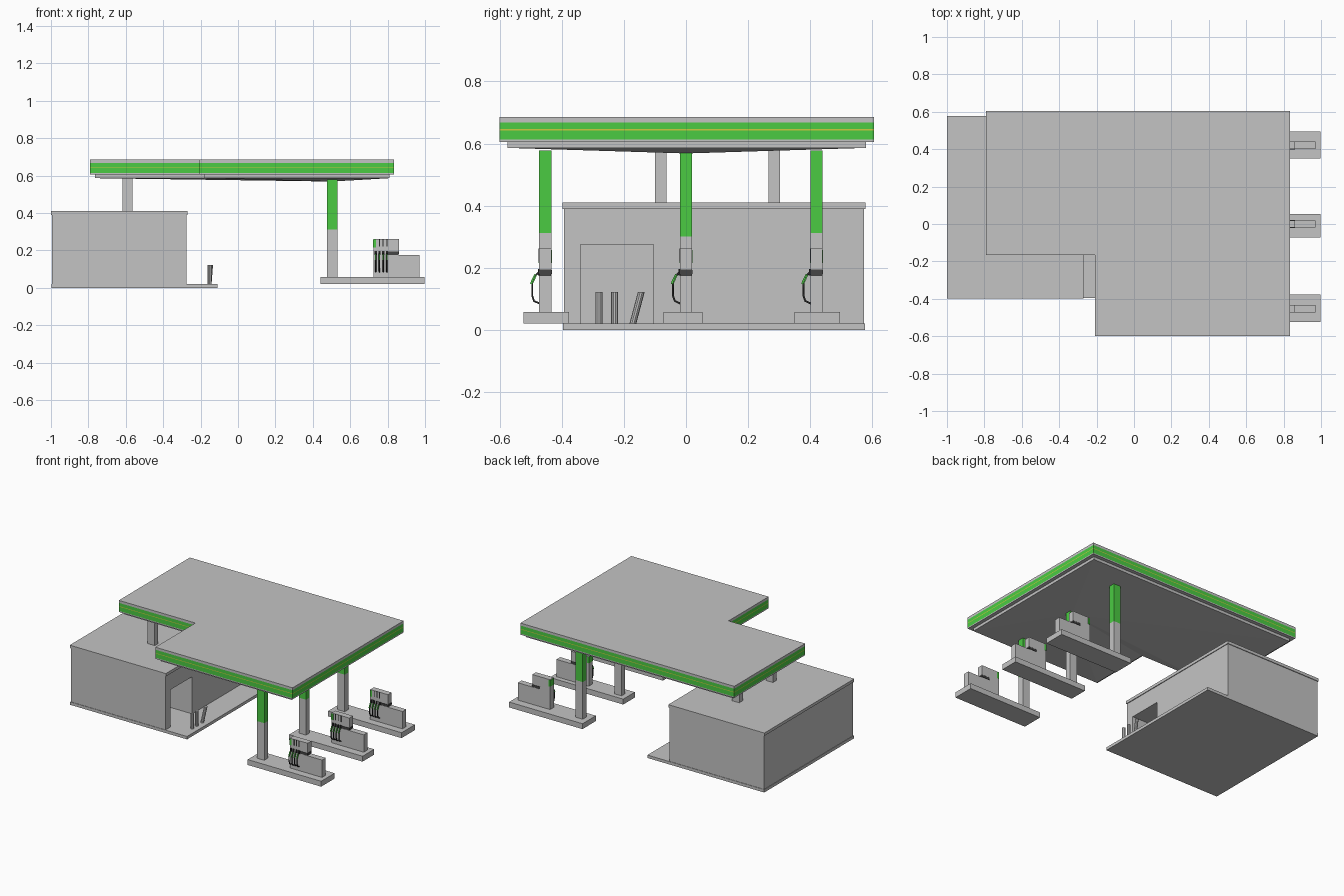
import bpy, bmesh, math
from mathutils import Vector

if "Cube" in bpy.data.objects:
    bpy.data.objects.remove(bpy.data.objects["Cube"])


def material(name, rgb):
    m = bpy.data.materials.new(name)
    m.diffuse_color = (*rgb, 1)
    m.use_nodes = True
    m.node_tree.nodes["Principled BSDF"].inputs["Base Color"].default_value = m.diffuse_color
    return m


GREY = material("light grey", (0.55, 0.55, 0.55))
GREEN = material("bright green", (0.07, 0.60, 0.055))
YELLOW = material("stripe yellow", (0.60, 0.60, 0.05))
BLACK = material("rubber black", (0.02, 0.02, 0.02))
DARK = material("dark grey", (0.06, 0.06, 0.06))


def finish(bm, name, mats):
    bmesh.ops.recalc_face_normals(bm, faces=bm.faces)
    me = bpy.data.meshes.new(name)
    bm.to_mesh(me)
    bm.free()
    for m in mats:
        me.materials.append(m)
    ob = bpy.data.objects.new(name, me)
    bpy.context.collection.objects.link(ob)
    return ob


def boxes(name, mat, *ranges):
    """One object made of boxes given as x0, x1, y0, y1, z0, z1."""
    bm = bmesh.new()
    for x0, x1, y0, y1, z0, z1 in ranges:
        vs = bmesh.ops.create_cube(bm, size=1)["verts"]
        for v in vs:
            v.co = Vector(((x0 + x1) / 2 + v.co.x * (x1 - x0),
                           (y0 + y1) / 2 + v.co.y * (y1 - y0),
                           (z0 + z1) / 2 + v.co.z * (z1 - z0)))
    return finish(bm, name, [mat])


def l_outline(d):
    """Canopy outline moved inward by d."""
    x0, x1, y0, y1, nx, ny = -0.79 + d, 0.835 - d, -0.60 + d, 0.605 - d, -0.208 + d, -0.165 + d
    return [(nx, y0), (x1, y0), (x1, y1), (x0, y1), (x0, ny), (nx, ny)]


# Canopy: stacked L-shaped rings, striped fascia, shallow pointed underside
bm = bmesh.new()
levels = [(0.025, 0.586, 0), (0.025, 0.605, 0), (0, 0.605, 0), (0, 0.613, 1), (0, 0.642, 2),
          (0, 0.646, 1), (0, 0.668, 0), (0, 0.685, 0)]
rings = [[bm.verts.new((x, y, z)) for x, y in l_outline(d)] for d, z, _ in levels]
for (lo, hi), (_, _, mi) in zip(zip(rings, rings[1:]), levels):
    for i in range(6):
        j = (i + 1) % 6
        bm.faces.new((lo[i], lo[j], hi[j], hi[i])).material_index = mi
bm.faces.new(rings[-1])
apex = bm.verts.new((0.5, 0, 0.568))
for i in range(6):
    bm.faces.new((rings[0][(i + 1) % 6], rings[0][i], apex))
finish(bm, "canopy", [GREY, GREEN, YELLOW])

# Shop: solid back with a deep doorway recess in the right-hand wall
R = -0.275
boxes("shop_walls", GREY,
      (-0.995, -0.48, -0.393, 0.573, 0.02, 0.40),
      (-0.48, R, -0.393, -0.34, 0.02, 0.40),
      (-0.48, R, -0.105, 0.573, 0.02, 0.40),
      (-0.48, R, -0.34, -0.105, 0.275, 0.40))
boxes("shop_roof", GREY, (-1.0, -0.27, -0.398, 0.578, 0.39, 0.41))
boxes("shop_slab", GREY, (-0.998, -0.11, -0.396, 0.576, 0.0, 0.02))

# Roof posts carrying the canopy
boxes("roof_posts", GREY,
      (-0.617, -0.563, -0.10, -0.062, 0.40, 0.595),
      (-0.617, -0.563, 0.265, 0.303, 0.40, 0.595))

# Bollards by the door, the last one knocked askew
for y, lean_x, lean_y in ((-0.28, 0, 0), (-0.23, 0, 0), (-0.172, 0.008, 0.028)):
    bm = bmesh.new()
    vs = bmesh.ops.create_cone(bm, cap_ends=True, segments=10, radius1=0.011,
                               radius2=0.011, depth=0.105)["verts"]
    for v in vs:
        t = (v.co.z + 0.0525) / 0.105
        v.co = Vector((-0.152 + v.co.x + lean_x * t, y + v.co.y + lean_y * t, 0.017 + 0.105 * t))
    finish(bm, "bollard", [GREY])


def hose(name, x, y):
    """Bent hose hanging off the -y side of a pump."""
    cu = bpy.data.curves.new(name, "CURVE")
    cu.dimensions = "3D"
    cu.bevel_depth = 0.0035
    cu.bevel_resolution = 1
    cu.use_fill_caps = True
    path = [(-0.002, 0.185), (-0.014, 0.172), (-0.022, 0.15), (-0.022, 0.11),
            (-0.016, 0.093), (0.002, 0.085)]
    sp = cu.splines.new("POLY")
    sp.points.add(len(path) - 1)
    for p, (dy, z) in zip(sp.points, path):
        p.co = (x, y + dy, z, 1)
    cu.materials.append(BLACK)
    ob = bpy.data.objects.new(name, cu)
    bpy.context.collection.objects.link(ob)


# Pump islands: (centre y of column, island y range, height where green starts)
for yc, i0, i1, zg in ((-0.453, -0.523, -0.377, 0.312),
                       (0.0, -0.073, 0.053, 0.30),
                       (0.42, 0.35, 0.495, 0.312)):
    a, b = yc - 0.02, yc + 0.02
    boxes("island", GREY, (0.44, 0.998, i0, i1, 0.02, 0.057))
    boxes("column_base", GREY, (0.477, 0.531, a, b, 0.05, zg))
    boxes("column_top", GREEN, (0.477, 0.531, a, b, zg, 0.578))
    # Pump cabinet: hose tower, display head and low cabinet
    boxes("pump_cabinet", GREY,
          (0.725, 0.80, a, b, 0.05, 0.262),
          (0.80, 0.86, a, b, 0.195, 0.262),
          (0.80, 0.97, a, b, 0.05, 0.176))
    boxes("pump_neck", DARK,
          (0.80, 0.858, a + 0.001, b - 0.001, 0.176, 0.195),
          (0.80, 0.861, a - 0.001, b + 0.001, 0.18, 0.193))
    boxes("pump_end_plate", GREEN, (0.723, 0.738, a - 0.001, b + 0.001, 0.215, 0.258))
    for k in range(4):
        x = 0.736 + 0.02 * k
        hose("hose", x, a)
        boxes("holster", BLACK, (x - 0.006, x + 0.006, a - 0.004, a + 0.002, 0.175, 0.196))
        # Nozzle grip: short slanted green bar in front of the hose
        grip = boxes("nozzle", GREEN, (-0.003, 0.003, -0.0045, 0.0045, -0.017, 0.017))
        grip.location = (x, a - 0.018, 0.163)
        grip.rotation_euler.x = -math.radians(25)
        if k:
            boxes("head_slot", BLACK, (x - 0.003, x + 0.003, a - 0.001, a + 0.002, 0.22, 0.262))
